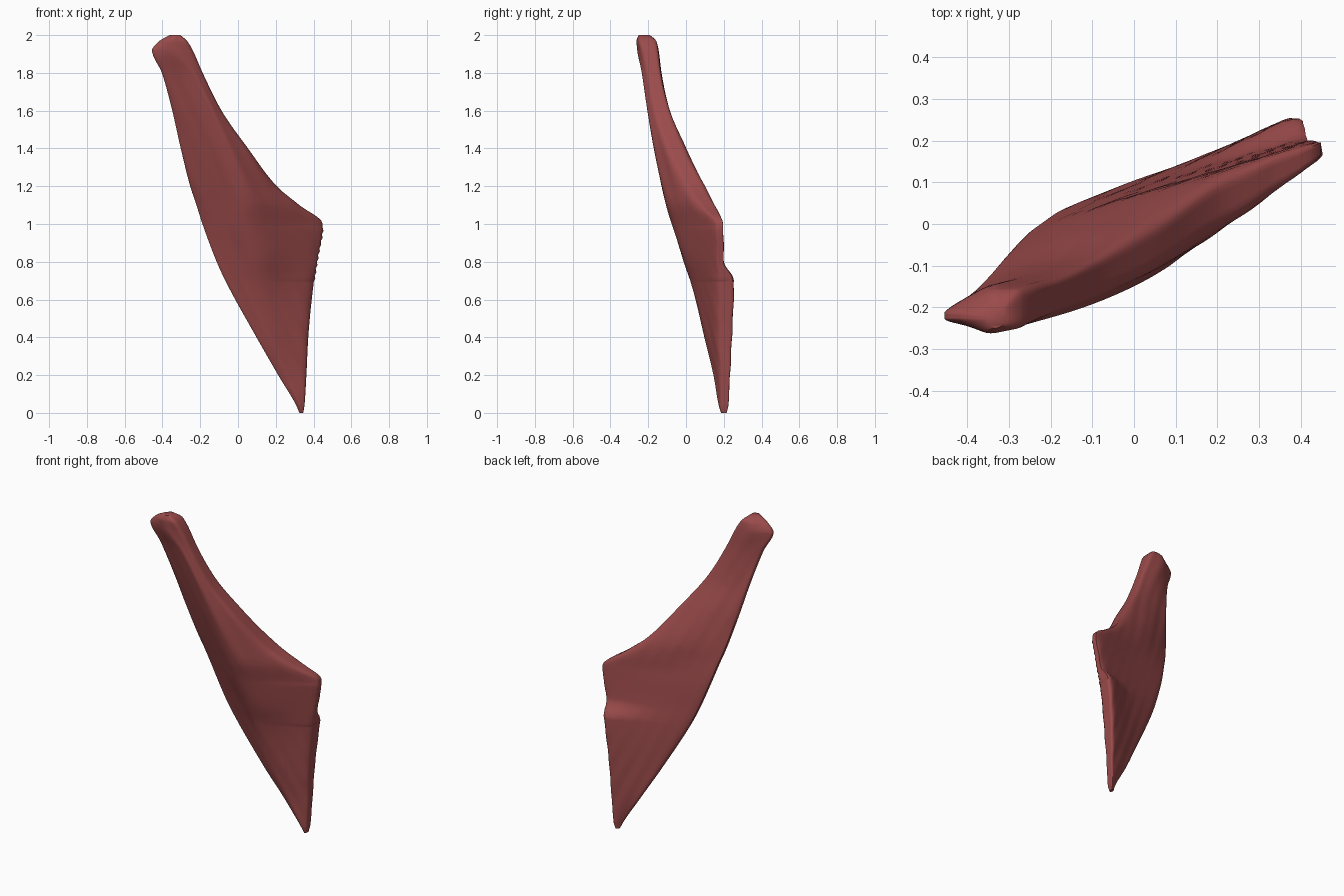
import bpy, bmesh, math

if "Cube" in bpy.data.objects:
    bpy.data.objects.remove(bpy.data.objects["Cube"])

# Cross-section guide by height:
# z, left edge x y, front bulge x y, right edge x, right front y, right back y, back y
ROWS = [
    (0.00, .325, .200, .335, .185, .345, .190, .215, .215),
    (0.04, .308, .190, .325, .172, .352, .182, .226, .217),
    (0.20, .213, .165, .260, .145, .362, .178, .237, .210),
    (0.40, .098, .118, .190, .098, .372, .165, .252, .192),
    (0.70, -.067, .062, .115, .017, .402, .160, .267, .155),
    (0.80, -.113, .045, .110, -.020, .417, .160, .208, .135),
    (1.00, -.188, .013, .060, -.090, .448, .155, .204, .110),
    (1.10, -.220, -.010, .050, -.120, .325, .065, .162, .085),
    (1.20, -.253, -.035, .020, -.143, .205, -.010, .108, .060),
    (1.40, -.303, -.085, -.060, -.180, .053, -.105, .003, -.010),
    (1.60, -.348, -.140, -.140, -.209, -.087, -.170, -.083, -.090),
    (1.80, -.403, -.190, -.240, -.238, -.187, -.207, -.132, -.130),
    (1.92, -.455, -.220, -.330, -.262, -.240, -.235, -.147, -.145),
    (1.97, -.415, -.222, -.350, -.265, -.270, -.248, -.158, -.158),
    (2.00, -.360, -.225, -.335, -.252, -.305, -.240, -.195, -.190),
]
RINGS = 110


def slope(col, i):
    """Overshoot-free slope of one column at row i."""
    if i == 0 or i == len(ROWS) - 1:
        j = min(i, len(ROWS) - 2)
        return (ROWS[j + 1][col] - ROWS[j][col]) / (ROWS[j + 1][0] - ROWS[j][0])
    a = (ROWS[i][col] - ROWS[i - 1][col]) / (ROWS[i][0] - ROWS[i - 1][0])
    b = (ROWS[i + 1][col] - ROWS[i][col]) / (ROWS[i + 1][0] - ROWS[i][0])
    return 2 * a * b / (a + b) if a * b > 0 else 0.0


def sample(z, col):
    i = max(k for k in range(len(ROWS) - 1) if ROWS[k][0] <= z)
    h = ROWS[i + 1][0] - ROWS[i][0]
    t = (z - ROWS[i][0]) / h
    return ((2*t**3 - 3*t*t + 1) * ROWS[i][col] + (t**3 - 2*t*t + t) * h * slope(col, i)
            + (3*t*t - 2*t**3) * ROWS[i + 1][col] + (t**3 - t*t) * h * slope(col, i + 1))


def section(z, k):
    xl, yl, xf, yf, xr, rf, rb, yb = (sample(z, c) for c in range(1, 9))
    t = 0.018 * min(1, 0.3 + z * 2, 0.3 + (2 - z) * 4)
    # frayed front corner of the broad attachment edge
    fray = 0.008 * (k % 2) if 0.7 < z < 0.98 else 0
    pts = [(xl, yl - t), (xf, yf), (xr + fray, rf), (xr, rb), ((xl + xr) / 2, yb), (xl, yl + t)]
    # halve the sides, then cut corners for a rounded outline
    n = len(pts)
    pts = [q for i in range(n) for q in
           (pts[i], tuple((a + b) / 2 for a, b in zip(pts[i], pts[(i + 1) % n])))]
    for _ in range(2):
        n = len(pts)
        pts = [tuple(a * (1 - f) + b * f for a, b in zip(pts[i], pts[(i + 1) % n]))
               for i in range(n) for f in (.25, .75)]
    # faint lengthwise fibre ripples
    return [(x, y + 0.0015 * math.sin(70 * x + 32 * z) * min(1, 4 * z, 4 * (2 - z)), z) for x, y in pts]


# Flat muscle belly lofted through the sections
bm = bmesh.new()
heights = sorted(set([r[0] for r in ROWS] + [2 * i / RINGS for i in range(RINGS + 1)]))
rings = [[bm.verts.new(p) for p in section(z, k)] for k, z in enumerate(heights)]
for a, b in zip(rings, rings[1:]):
    n = len(a)
    for i in range(n):
        j = (i + 1) % n
        bm.faces.new((a[i], a[j], b[j], b[i]))
bm.faces.new(rings[0][::-1])
bm.faces.new(rings[-1])
bmesh.ops.remove_doubles(bm, verts=bm.verts, dist=0.0002)
bmesh.ops.recalc_face_normals(bm, faces=bm.faces)
mesh = bpy.data.meshes.new("flat_muscle")
bm.to_mesh(mesh)
bm.free()
muscle = bpy.data.objects.new("flat_muscle", mesh)
bpy.context.collection.objects.link(muscle)

# Muscle red
red = bpy.data.materials.new("muscle_red")
red.diffuse_color = (0.33, 0.07, 0.07, 1)
red.use_nodes = True
red.node_tree.nodes["Principled BSDF"].inputs["Base Color"].default_value = red.diffuse_color
mesh.materials.append(red)

bpy.context.view_layer.objects.active = muscle
muscle.select_set(True)
bpy.ops.object.shade_smooth_by_angle(angle=math.radians(50))
